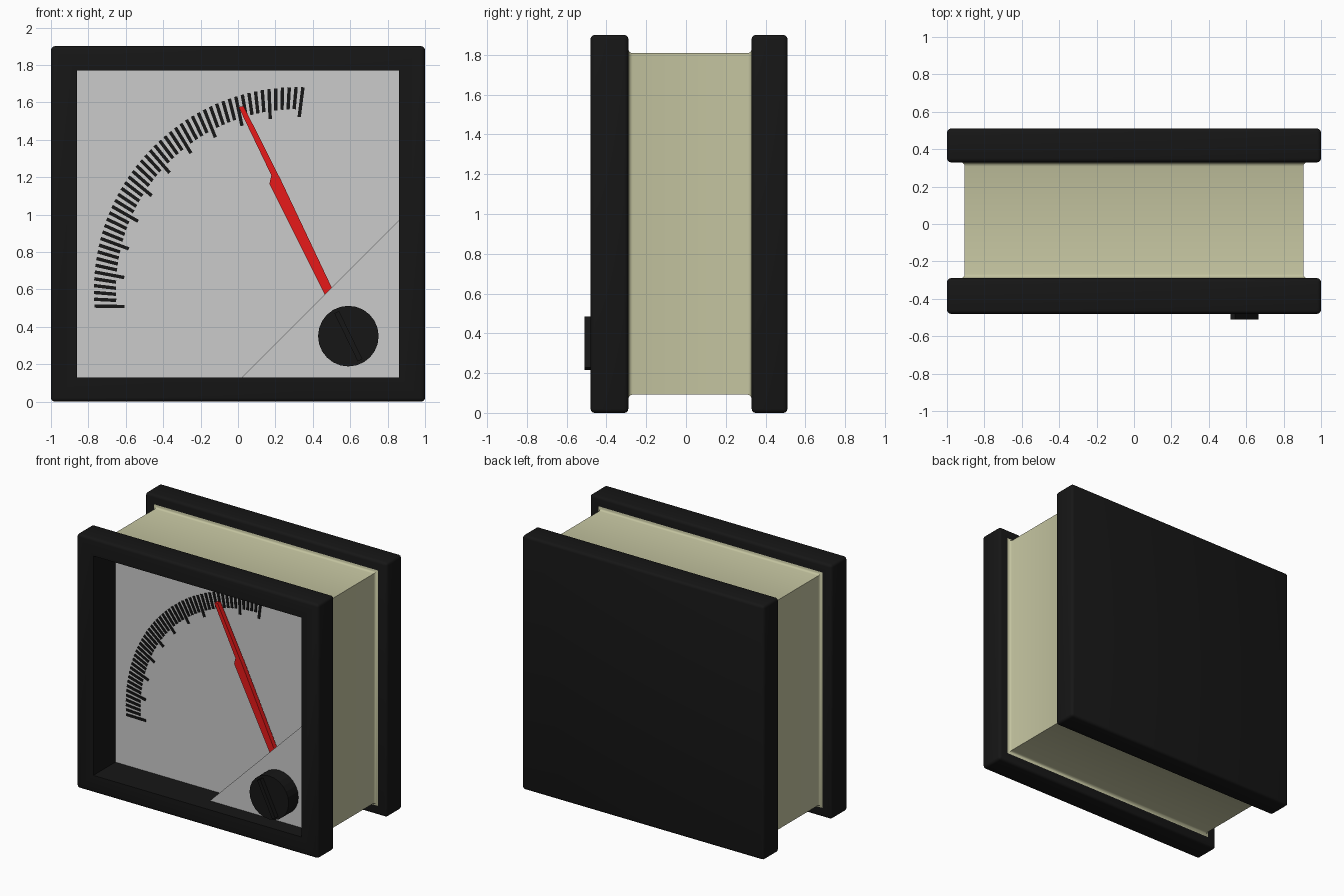
import bpy, bmesh, math

if "Cube" in bpy.data.objects:
    bpy.data.objects.remove(bpy.data.objects["Cube"])

ZC = 0.95  # height of the meter's centre


def material(name, rgb):
    m = bpy.data.materials.new(name)
    m.diffuse_color = (*rgb, 1)
    m.use_nodes = True
    m.node_tree.nodes["Principled BSDF"].inputs["Base Color"].default_value = m.diffuse_color
    return m


BLACK = material("black_plastic", (0.008, 0.008, 0.008))
CREAM = material("cream_plastic", (0.55, 0.55, 0.35))
RED = material("red_paint", (0.8, 0.01, 0.01))


def finish(name, bm, mat=None, smooth=True):
    bmesh.ops.recalc_face_normals(bm, faces=bm.faces[:])
    me = bpy.data.meshes.new(name)
    bm.to_mesh(me)
    bm.free()
    ob = bpy.data.objects.new(name, me)
    bpy.context.collection.objects.link(ob)
    if mat:
        me.materials.append(mat)
    if smooth:
        bpy.ops.object.select_all(action='DESELECT')
        ob.select_set(True)
        bpy.context.view_layer.objects.active = ob
        bpy.ops.object.shade_smooth_by_angle(angle=math.radians(35))
    return ob


def loft(sections, closed=False, caps=False):
    """Bridge rectangular sections (half width, half height, y)."""
    bm = bmesh.new()
    rings = [[bm.verts.new((sx * hx, y, ZC + sz * hz))
              for sx, sz in ((-1, -1), (1, -1), (1, 1), (-1, 1))]
             for hx, hz, y in sections]
    pairs = list(zip(rings, rings[1:]))
    if closed:
        pairs.append((rings[-1], rings[0]))
    for a, b in pairs:
        for i in range(4):
            j = (i + 1) % 4
            bm.faces.new((a[i], a[j], b[j], b[i]))
    if caps:
        bm.faces.new(rings[0])
        bm.faces.new(rings[-1])
    return bm


def round_outer(bm, width):
    edges = [e for e in bm.edges if all(abs(v.co.x) > 0.99 for v in e.verts)]
    bmesh.ops.bevel(bm, geom=edges, offset=width, segments=3, profile=0.5,
                    affect='EDGES')


def add_prism(bm, pts, y0, y1):
    """Extrude an (x, z) outline from y0 to y1."""
    a = [bm.verts.new((x, y0, z)) for x, z in pts]
    b = [bm.verts.new((x, y1, z)) for x, z in pts]
    bm.faces.new(a)
    bm.faces.new(b[::-1])
    n = len(pts)
    for i in range(n):
        j = (i + 1) % n
        bm.faces.new((a[i], b[i], b[j], a[j]))


def prism(name, pts, y0, y1, mat=None):
    bm = bmesh.new()
    add_prism(bm, pts, y0, y1)
    return finish(name, bm, mat, smooth=False)


# front frame with the deep liner around the dial
bm = loft([(1, .95, -.48), (1, .95, -.29), (.88, .84, -.29), (.88, .84, -.2),
           (.86, .82, -.2), (.86, .82, -.48)], closed=True)
round_outer(bm, 0.02)
finish("front_frame", bm, BLACK)

# back plate
bm = loft([(1, .95, .33), (1, .95, .51)], caps=True)
round_outer(bm, 0.02)
finish("back_plate", bm, BLACK)

# body sleeve, flaring with a small fillet where it meets the plates
flare = [(.022 * (1 - math.sin(t)), .022 * (1 - math.cos(t)))
         for t in (0, math.pi / 6, math.pi / 3, math.pi / 2)]
secs = [(.905 + o, .858 + o, -.29 + d) for o, d in flare]
secs += [(.905 + o, .858 + o, .33 - d) for o, d in reversed(flare)]
finish("body", loft(secs), CREAM)

# dial plate
prism("dial", [(-.865, .125), (.865, .125), (.865, 1.775), (-.865, 1.775)],
      -.22, -.2)

# scale ticks: every fifth is long, all leaning slightly off the radius
bm = bmesh.new()
for i in range(51):
    a = math.radians(184.5 + (88.3 - 184.5) * i / 50)
    d = a - math.radians(5.5)
    length = 0.16 if i % 5 == 0 else 0.118
    w = 0.009
    ox, oz = .315 + 1.085 * math.cos(a), .596 + 1.085 * math.sin(a)
    ix, iz = ox - length * math.cos(d), oz - length * math.sin(d)
    nx, nz = -math.sin(d) * w, math.cos(d) * w
    add_prism(bm, [(ox + nx, oz + nz), (ix + nx, iz + nz),
                   (ix - nx, iz - nz), (ox - nx, oz - nz)], -.226, -.219)
finish("scale_ticks", bm, BLACK, smooth=False)

# needle: thin tip, broad shank running under the corner cover
prism("needle", [(.003, 1.575), (.03, 1.58), (.21, 1.222), (.227, 1.19),
                 (.515, .58), (.473, .555), (.168, 1.163), (.178, 1.21)],
      -.285, -.25, RED)

# triangular corner cover
prism("corner_cover", [(.02, .13), (.86, .13), (.86, .97)], -.36, -.21)

# adjuster knob: round disc with a slanted grip bar
KX, KZ = .59, .35
prism("adjuster_knob",
      [(KX + .162 * math.cos(math.tau * i / 24),
        KZ + .162 * math.sin(math.tau * i / 24)) for i in range(24)],
      -.475, -.35, BLACK)
t = math.radians(26)
ux, uz = -math.sin(t), math.cos(t)
prism("knob_grip",
      [(KX + ux * l + uz * w, KZ + uz * l - ux * w)
       for l, w in ((.143, .014), (.143, -.014), (-.143, -.014), (-.143, .014))],
      -.51, -.46, BLACK)
